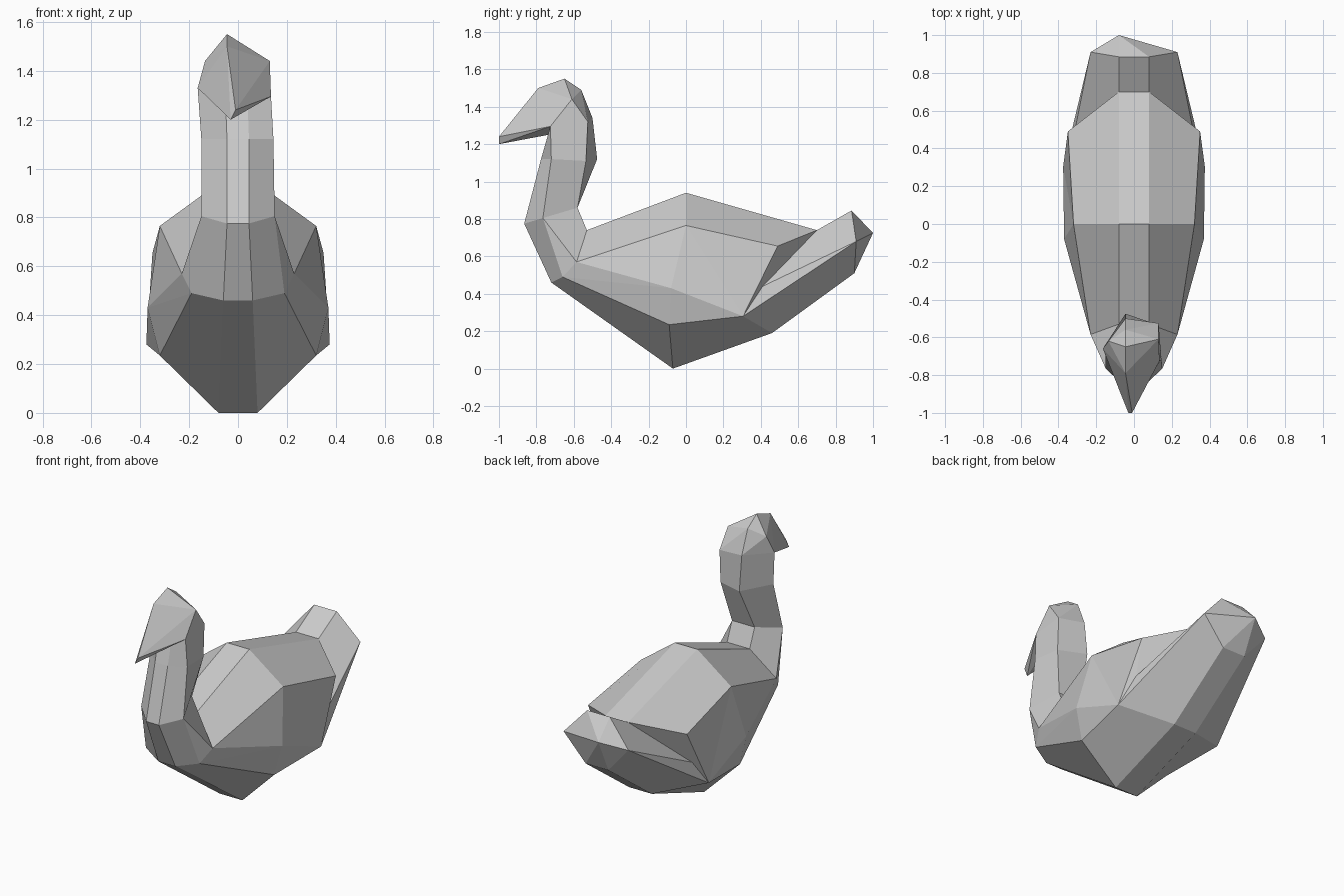
import bpy, bmesh

if "Cube" in bpy.data.objects:
    bpy.data.objects.remove(bpy.data.objects["Cube"])


def finish(name, bm, mirror=False):
    bmesh.ops.remove_doubles(bm, verts=bm.verts, dist=0.0005)
    bmesh.ops.recalc_face_normals(bm, faces=bm.faces)
    mesh = bpy.data.meshes.new(name)
    bm.to_mesh(mesh)
    bm.free()
    ob = bpy.data.objects.new(name, mesh)
    bpy.context.collection.objects.link(ob)
    return ob


def half_and_mirror(name, pts, faces, strips):
    """Half shell on +x, its mirror image, and centre quads along the strips."""
    bm = bmesh.new()
    side = {s: {k: bm.verts.new((s * x, y, z)) for k, (x, y, z) in pts.items()}
            for s in (1, -1)}
    for f in faces:
        for s in (1, -1):
            bm.faces.new([side[s][k] for k in f.split()])
    for strip in strips:
        keys = strip.split()
        for a, b in zip(keys, keys[1:]):
            bm.faces.new([side[1][a], side[1][b], side[-1][b], side[-1][a]])
    return finish(name, bm)


def loft(name, rings):
    bm = bmesh.new()
    rows = [[bm.verts.new(p) for p in r] for r in rings]
    n = len(rows[0])
    for a, b in zip(rows, rows[1:]):
        for i in range(n):
            j = (i + 1) % n
            bm.faces.new((a[i], a[j], b[j], b[i]))
    return finish(name, bm)


# Body stations: top, upper side, middle, lower side, bottom
pts = {
    "T0": (.08, -.53, .74), "U0": (.23, -.585, .57),
    "L0": (.19, -.66, .49), "B0": (.06, -.72, .46),
    "T1": (.08, 0, .94), "U1": (.32, 0, .765), "M1": (.37, -.08, .43),
    "L1": (.32, -.09, .235), "B1": (.08, -.07, 0),
    "T2": (.08, .70, .74), "U2": (.35, .49, .655), "M2": (.33, .41, .44),
    "L2": (.375, .305, .28), "B2": (.08, .46, .19),
    "T3": (.08, .885, .845), "U3": (.23, .91, .68), "B3": (.08, .90, .51),
    "F": (.045, -.865, .775), "S": (.15, -.765, .805), "K": (.08, -.58, .86),
}

# Body with folded wings and raised tail
half_and_mirror("body", pts, [
    "T0 U0 U1 T1", "U0 M1 U1", "U0 L0 M1", "L0 L1 M1", "L0 B0 B1 L1",
    "T1 U1 U2 T2", "U1 M1 L2", "U1 L2 U2", "M1 L1 L2", "L1 B1 B2 L2",
    "U2 L2 M2", "T2 U2 M2", "T2 M2 U3 T3", "M2 L2 U3", "L2 B2 B3 U3",
], ["T0 T1 T2 T3", "B0 B1 B2 B3"])

# Chest rising into the neck
half_and_mirror("chest", pts, ["B0 L0 S F", "L0 U0 S", "U0 T0 K S"],
                ["B0 F", "T0 K"])

# Tail end: fan to a single off-centre tip
bm = bmesh.new()
mir = lambda k: (-pts[k][0], pts[k][1], pts[k][2])
ring = [bm.verts.new(p) for p in (pts["T3"], pts["U3"], pts["B3"],
                                  mir("B3"), mir("U3"), mir("T3"))]
tip = bm.verts.new((-.08, 1.0, .725))
for i in range(6):
    bm.faces.new((ring[i], ring[(i + 1) % 6], tip))
finish("tail_tip", bm)

# Neck
upper = [(-.05, -.735, 1.25), (.04, -.735, 1.25), (.135, -.725, 1.295),
         (.13, -.525, 1.32), (-.045, -.50, 1.34), (-.165, -.66, 1.33)]
loft("neck", [
    [mir("F"), pts["F"], pts["S"], pts["K"], mir("K"), mir("S")],
    [(-.045, -.775, 1.12), (.045, -.775, 1.12), (.145, -.72, 1.12),
     (.13, -.535, 1.11), (-.045, -.475, 1.12), (-.15, -.67, 1.12)],
    upper])

# Head and beak
bm = bmesh.new()
for p in upper + [(-.045, -.65, 1.55), (-.045, -.79, 1.50), (.13, -.61, 1.44),
                  (-.135, -.62, 1.44), (-.045, -.56, 1.49),
                  (-.01, -1.0, 1.24), (-.03, -1.0, 1.20)]:
    bm.verts.new(p)
bmesh.ops.convex_hull(bm, input=bm.verts)
bmesh.ops.dissolve_limit(bm, angle_limit=.02, verts=bm.verts, edges=bm.edges)
finish("head", bm)
